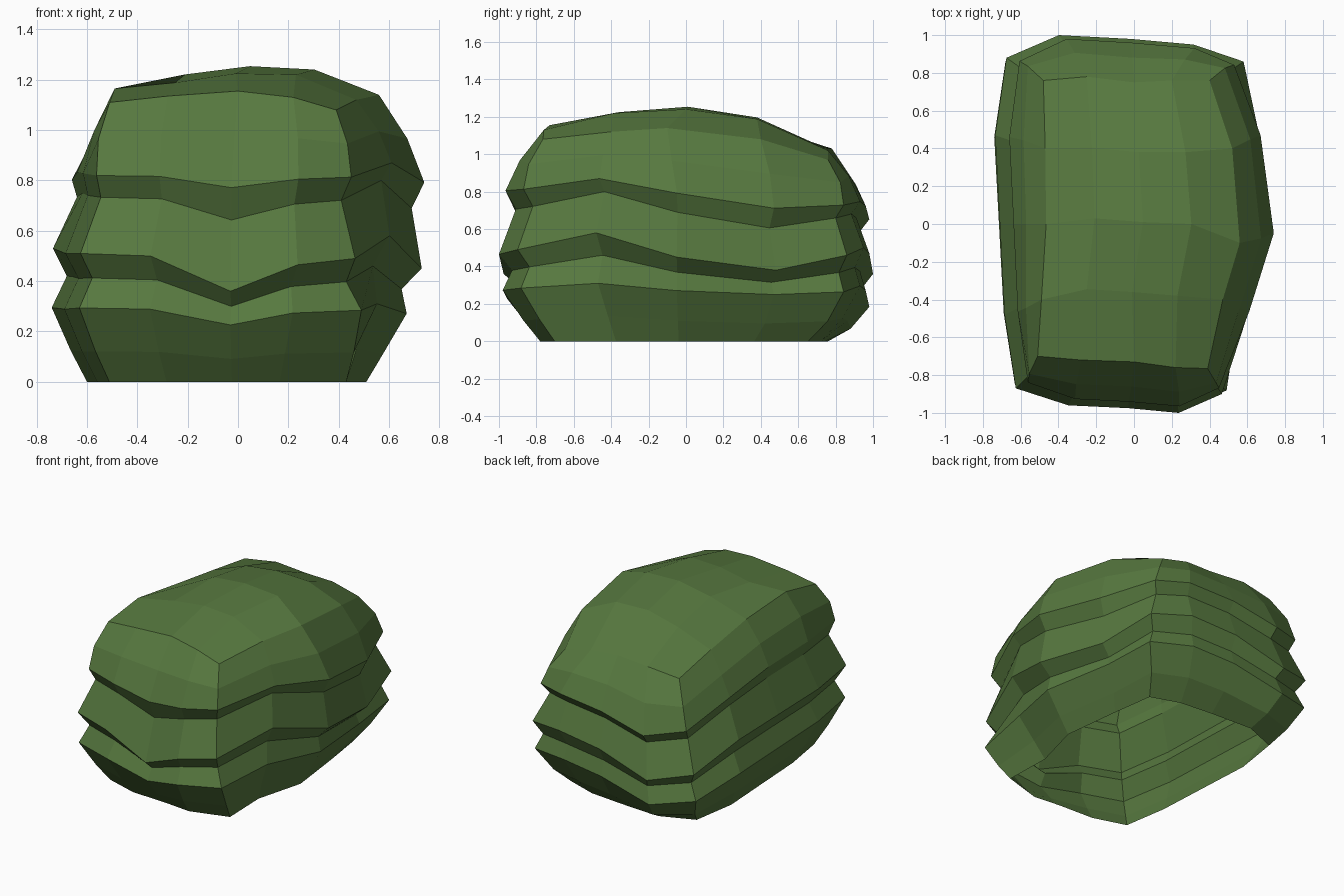
import bpy, bmesh
from mathutils import Vector

if "Cube" in bpy.data.objects:
    bpy.data.objects.remove(bpy.data.objects["Cube"])

# widest plan outline, counter-clockwise from the front left corner (4 segments a side)
OUTLINE = [(-.63, -.87), (-.35, -.96), (-.03, -.975), (.24, -1), (.49, -.9),
           (.61, -.48), (.74, -.05), (.67, .48), (.58, .86),
           (.32, .95), (-.02, .98), (-.4, 1), (-.68, .88),
           (-.74, .47), (-.715, 0), (-.69, -.48)]
# upper rim
RIM = [(-.51, -.70, 1.11), (-.28, -.72, 1.135), (0, -.73, 1.155), (.22, -.76, 1.13),
       (.39, -.765, 1.08), (.47, -.4, 1.12), (.56, -.1, 1.14), (.52, .4, 1.08),
       (.4, .76, .97), (.2, .76, 1.02), (0, .75, 1.03), (-.25, .78, 1.03),
       (-.48, .76, 1.0), (-.47, .4, 1.06), (-.465, 0, 1.12), (-.49, -.4, 1.165)]
# rise and fall of each layer around the outline
WAVE = [.03, .02, -.12, -.015, .01, .10, -.03, -.10, -.02,
        .02, -.01, -.12, -.055, .05, .04, .03]
# which wave strength applies at each outline point: front, sides, back
ZONE = [0] * 5 + [1] * 3 + [2] * 5 + [1] * 3
# layers: height, drop to the back, wave strengths, left, right, front and back
# reach, front right corner, back right corner
LAYERS = [(0, 0, (0, 0, 0), .60, .51, .78, .76, .43, .42),
          (.115, 0, (.2, .2, .4), .665, .575, .87, .88, .46, .49),
          (.28, 0, (.45, .3, .8), .74, .67, .98, .98, .49, .575),
          (.39, .01, (.75, .7, .7), .68, .65, .93, .95, .43, .53),
          (.48, 0, (1, 1, 1), .735, .73, 1, 1, .465, .58),
          (.715, .05, (.6, .85, .65), .64, .69, .91, .93, .41, .49),
          (.81, .08, (.32, .6, .65), .66, .74, .965, .98, .45, .53)]


def dome(x, y):
    return 1.255 - .35 * (x - .1) ** 2 - (.39 if y > 0 else .2) * y * y


def layer(h, drop, amps, left, right, front, back, front_corner, back_corner):
    ring = [Vector((x / .74 * (left if x < 0 else right),
                    y * (front if y < 0 else back),
                    h - drop * max(0, y) + amps[z] * w))
            for (x, y), w, z in zip(OUTLINE, WAVE, ZONE)]
    ring[4].x, ring[8].x = front_corner, back_corner
    return ring


rings = [layer(*spec) for spec in LAYERS]
rim = [Vector(p) for p in RIM]

# slightly bulging belt between the top layer and the rim
belt = []
for a, b in zip(rings[-1], rim):
    m = (a + b) / 2
    belt.append(Vector((m.x * 1.035, m.y * 1.03, m.z)))
rings += [belt, rim]

# layered sides, open underneath
bm = bmesh.new()
verts = [[bm.verts.new(p) for p in ring] for ring in rings]
for lo, hi in zip(verts, verts[1:]):
    for i in range(16):
        j = (i + 1) % 16
        bm.faces.new((lo[i], lo[j], hi[j], hi[i]))

# domed top
edge = verts[-1]
grid = {}
for k in range(4):
    grid[k, 0] = edge[k]
    grid[4, k] = edge[4 + k]
    grid[4 - k, 4] = edge[8 + k]
    grid[0, 4 - k] = edge[12 + k]
for i in range(1, 4):
    for j in range(1, 4):
        x = grid[0, j].co.lerp(grid[4, j].co, i / 4).x
        y = grid[i, 0].co.lerp(grid[i, 4].co, j / 4).y
        grid[i, j] = bm.verts.new((x, y, dome(x, y)))
for i in range(4):
    for j in range(4):
        bm.faces.new((grid[i, j], grid[i + 1, j], grid[i + 1, j + 1], grid[i, j + 1]))

bmesh.ops.recalc_face_normals(bm, faces=bm.faces)
mesh = bpy.data.meshes.new("layered_bush")
bm.to_mesh(mesh)
bm.free()
bush = bpy.data.objects.new("layered_bush", mesh)
bpy.context.collection.objects.link(bush)

# leaf green
green = bpy.data.materials.new("leaf_green")
green.diffuse_color = (.095, .19, .05, 1)
green.use_nodes = True
green.node_tree.nodes["Principled BSDF"].inputs["Base Color"].default_value = green.diffuse_color
mesh.materials.append(green)
